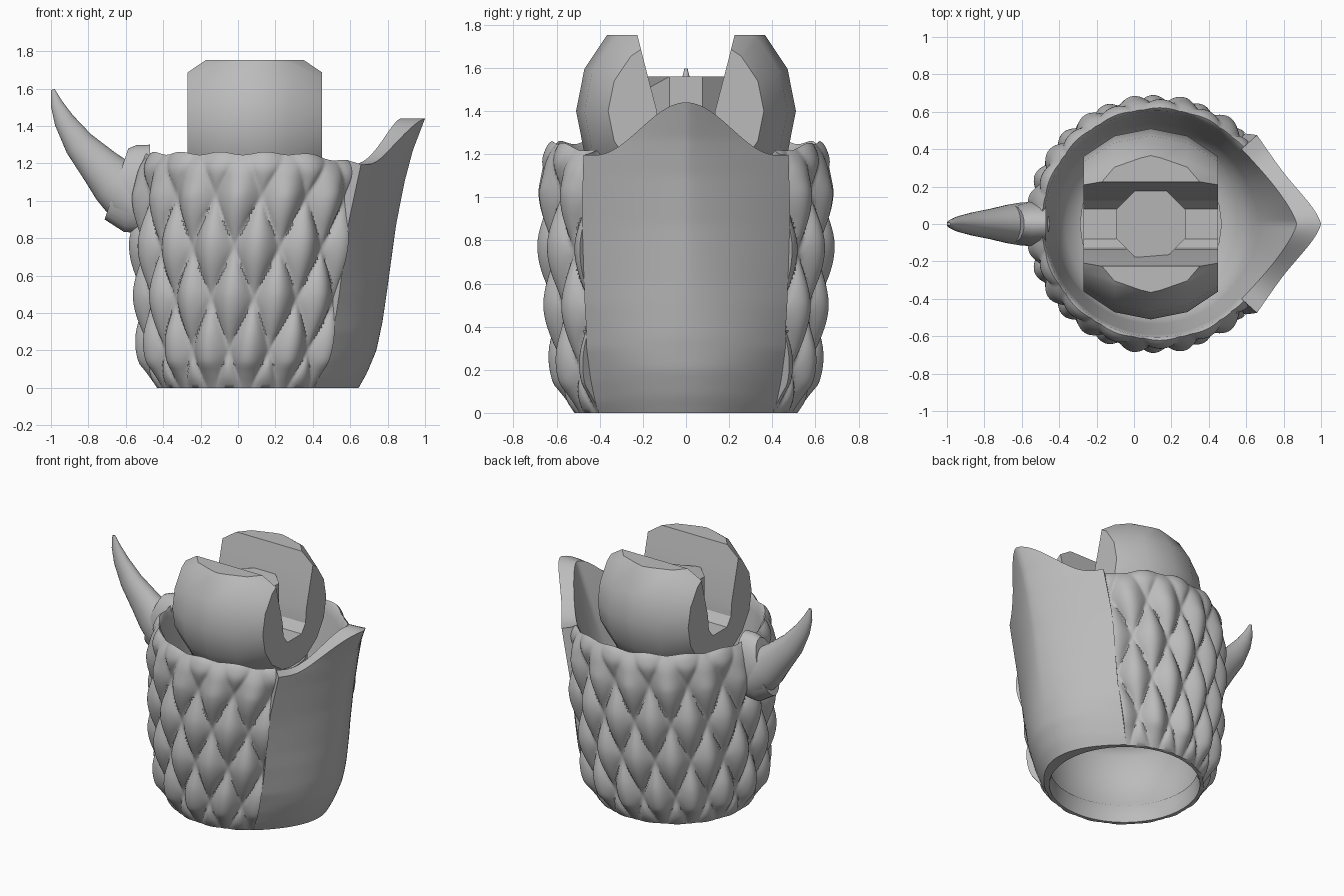
import bpy, bmesh, math
from mathutils import Vector, Matrix

cube = bpy.data.objects.get("Cube")
if cube:
    bpy.data.objects.remove(cube, do_unlink=True)

GREY = bpy.data.materials.new("plain grey")
GREY.use_nodes = True
GREY.diffuse_color = (0.5, 0.5, 0.5, 1)
GREY.node_tree.nodes["Principled BSDF"].inputs["Base Color"].default_value = (0.5, 0.5, 0.5, 1)


def finish(name, bm, angle=35):
    bmesh.ops.recalc_face_normals(bm, faces=bm.faces)
    me = bpy.data.meshes.new(name)
    bm.to_mesh(me)
    bm.free()
    me.materials.append(GREY)
    ob = bpy.data.objects.new(name, me)
    bpy.context.collection.objects.link(ob)
    smooth(ob, angle)
    return ob


def smooth(ob, angle):
    bpy.ops.object.select_all(action="DESELECT")
    ob.select_set(True)
    bpy.context.view_layer.objects.active = ob
    bpy.ops.object.shade_smooth_by_angle(angle=math.radians(angle))


def loft(bm, rings, cap=True):
    """Join closed rings of points into a skin."""
    loops = [[bm.verts.new(p) for p in ring] for ring in rings]
    n = len(loops[0])
    for a, b in zip(loops, loops[1:]):
        for i in range(n):
            bm.faces.new((a[i], a[(i + 1) % n], b[(i + 1) % n], b[i]))
    if cap:
        bm.faces.new(loops[0])
        bm.faces.new(loops[-1])


def interp(table, z):
    for (z0, v0), (z1, v1) in zip(table, table[1:]):
        if z <= z1:
            return v0 + (v1 - v0) * max(0, z - z0) / (z1 - z0)
    return table[-1][1]


# Cup: a scaled wall round the back and a pointed plate at +x
SEAM = [(0, 51), (.4, 47), (.9, 45), (1.2, 41.5)]
WALL = [(0, .51), (.05, .53), (.15, .555), (.3, .58), (.5, .602), (.8, .622), (1.3, .628)]
PROW = [(0, .645), (.08, .69), (.2, .74), (.35, .772), (.52, .797), (.87, .845),
        (1.1, .89), (1.27, .935), (1.44, 1.0)]
PLATE_LIFT = [(0, .01), (.3, .04), (.8, .05), (1.2, .09)]


def centre(z):
    return .08 + .035 * z


def seam(z):
    return math.radians(interp(SEAM, z))


def bump(f, z):
    """Height of the pointed, pillow-like scales over the wall, calmer at the rim."""
    u = 24 * f - 12
    v = (z - .2) / .275
    pillow = abs(math.cos(math.pi * (u + v) / 2) * math.cos(math.pi * (u - v) / 2)) ** .65
    calm = interp([(1.03, 0), (1.2, .75)], z)
    return (.07 * pillow * (1 - calm) + .04 * calm) * min(1, .15 + z / .15)


def plate_point(t, z, tip, edge):
    """Plan outline of the plate: round low down, pointed at the top."""
    xe, ye = centre(z) + edge * math.cos(seam(z)), edge * math.sin(seam(z))
    power = interp([(.25, 2), (.6, 1.6), (1.2, 1.3)], z)
    return Vector((xe + (tip - xe) * (1 - abs(t) ** power), ye * t, z))


def ring_point(a, r, z):
    return Vector((centre(z) + r * math.cos(a), r * math.sin(a), z))


def cup_column(t=None, f=None):
    """One section of the cup, from the outer foot over the rim to the floor."""
    if t is None:
        def angle(z):
            return seam(z) + (2 * math.pi - 2 * seam(z)) * f
        a = angle(1.2)
        top = 1.195 + .045 * min(1, 9 * f, 9 * (1 - f)) + .008 * math.cos(24 * math.pi * f)

        def outer(z):
            rounding = .035 * max(0, (z - top + .1) / .1) ** 2
            return ring_point(angle(z), interp(WALL, z) + bump(f, z) - rounding, z)
        inner = ring_point(a, .605, top)
        mid = (outer(top) + inner) / 2 + Vector((0, 0, .014))
    else:
        a = t * seam(1.2)
        top = 1.195 + .1225 * (1 + math.cos(math.pi * min(1, abs(t) * .47 / .42)))

        def outer(z):
            return plate_point(t, z, interp(PROW, z), interp(WALL, z) + interp(PLATE_LIFT, z))
        inner = plate_point(t, top, .87, .605)
        mid = (outer(top) + inner) / 2
    steps = 60
    pts = [outer(top * k / steps) for k in range(steps + 1)] + [mid, inner]
    bowl = ring_point(a, .52, .82)
    for k in range(1, 7):
        pts.append(inner.lerp(bowl, k / 6))
    pts += [ring_point(a, r, z) for r, z in ((.47, .73), (.38, .67), (.2, .64), (.02, .64))]
    # hollow underside, listed from the floor down to the foot
    pts += [ring_point(a, r, z) for r, z in
            ((.02, .58), (.45, .58), (.51, .5), (.52, .16), (.48, .12), (.49, 0))]
    return pts


N_PLATE, N_SCALE = 40, 288
columns = [cup_column(t=-1 + 2 * i / N_PLATE) for i in range(N_PLATE + 1)]
columns += [cup_column(f=i / N_SCALE) for i in range(N_SCALE + 1)]
bm = bmesh.new()
loft(bm, columns + [columns[0]], cap=False)
bmesh.ops.remove_doubles(bm, verts=bm.verts, dist=.0005)
finish("scaled_cup", bm, 55)


# Horn and its collar: oval rings swept along a path
def sweep(name, path, sides, squash):
    bm = bmesh.new()
    rings = []
    for i, (x, z, r) in enumerate(path):
        a, b = path[max(0, i - 1)], path[min(len(path) - 1, i + 1)]
        along = Vector((b[0] - a[0], 0, b[1] - a[1])).normalized()
        up = along.cross(Vector((0, 1, 0)))
        rings.append([Vector((x, 0, z)) + up * r * math.cos(q) + Vector((0, r * squash * math.sin(q), 0))
                      for q in (2 * math.pi * k / sides for k in range(sides))])
    loft(bm, rings)
    return finish(name, bm)


sweep("horn", [(-.54, 1.0, .15), (-.6, 1.045, .148), (-.66, 1.1, .135), (-.74, 1.185, .11),
               (-.85, 1.305, .082), (-.93, 1.43, .055), (-.97, 1.52, .033), (-.99, 1.595, .01)],
      24, .78)
sweep("horn_collar", [(-.47, 1.065, .235), (-.575, 1.065, .235), (-.61, 1.085, .215),
                      (-.65, 1.13, .165)][:2] + [(-.65, 1.09, .2)], 24, .5)

# Ball joint: faceted ball flattened at both ends and on top, with a tapered slot
bm = bmesh.new()
bmesh.ops.create_uvsphere(bm, u_segments=16, v_segments=8, radius=.51,
                          matrix=Matrix.Rotation(math.pi / 2, 4, "Y"))
for axis, side, reach in ((0, 1, .36), (0, -1, .36), (2, 1, .353)):
    normal = Vector((0, 0, 0))
    normal[axis] = side
    bmesh.ops.bisect_plane(bm, geom=bm.verts[:] + bm.edges[:] + bm.faces[:],
                           plane_co=normal * reach, plane_no=normal, clear_outer=True)
    bmesh.ops.holes_fill(bm, edges=[e for e in bm.edges if e.is_boundary])
bmesh.ops.translate(bm, verts=bm.verts, vec=(.09, 0, 1.4))
ball = finish("ball_joint", bm, 25)

half = [(.08, 1.24), (.125, 1.3), (.135, 1.4), (.2, 1.65), (.25, 1.85)]
outline = half + [(-y, z) for y, z in reversed(half)]
bm = bmesh.new()
loft(bm, [[(x, y, z) for y, z in outline] for x in (-.6, .8)])
cutter = finish("slot_cutter", bm, 10)
cutter.hide_render = True
bpy.context.view_layer.objects.active = ball
cut = ball.modifiers.new("slot", "BOOLEAN")
cut.operation, cut.solver, cut.object = "DIFFERENCE", "EXACT", cutter
bpy.ops.object.modifier_apply(modifier=cut.name)
bpy.data.objects.remove(cutter, do_unlink=True)
smooth(ball, 25)

# Round neck that carries the ball
bm = bmesh.new()
bmesh.ops.create_cone(bm, cap_ends=True, segments=24, radius1=.38, radius2=.38, depth=.4,
                      matrix=Matrix.Translation((.09, 0, .85)))
finish("ball_neck", bm)

# Broken peg standing in the slot: an eight-sided post with one chipped corner
bm = bmesh.new()
peg = [(.09 + .2 * math.cos(q), .2 * math.sin(q))
       for q in (math.pi / 8 + math.pi * k / 4 for k in range(8))]
loft(bm, [[(x, y, .62) for x, y in peg],
          [(x, y, 1.5 if x > .1 and y < -.1 else 1.56) for x, y in peg]])
finish("broken_peg", bm, 10)
